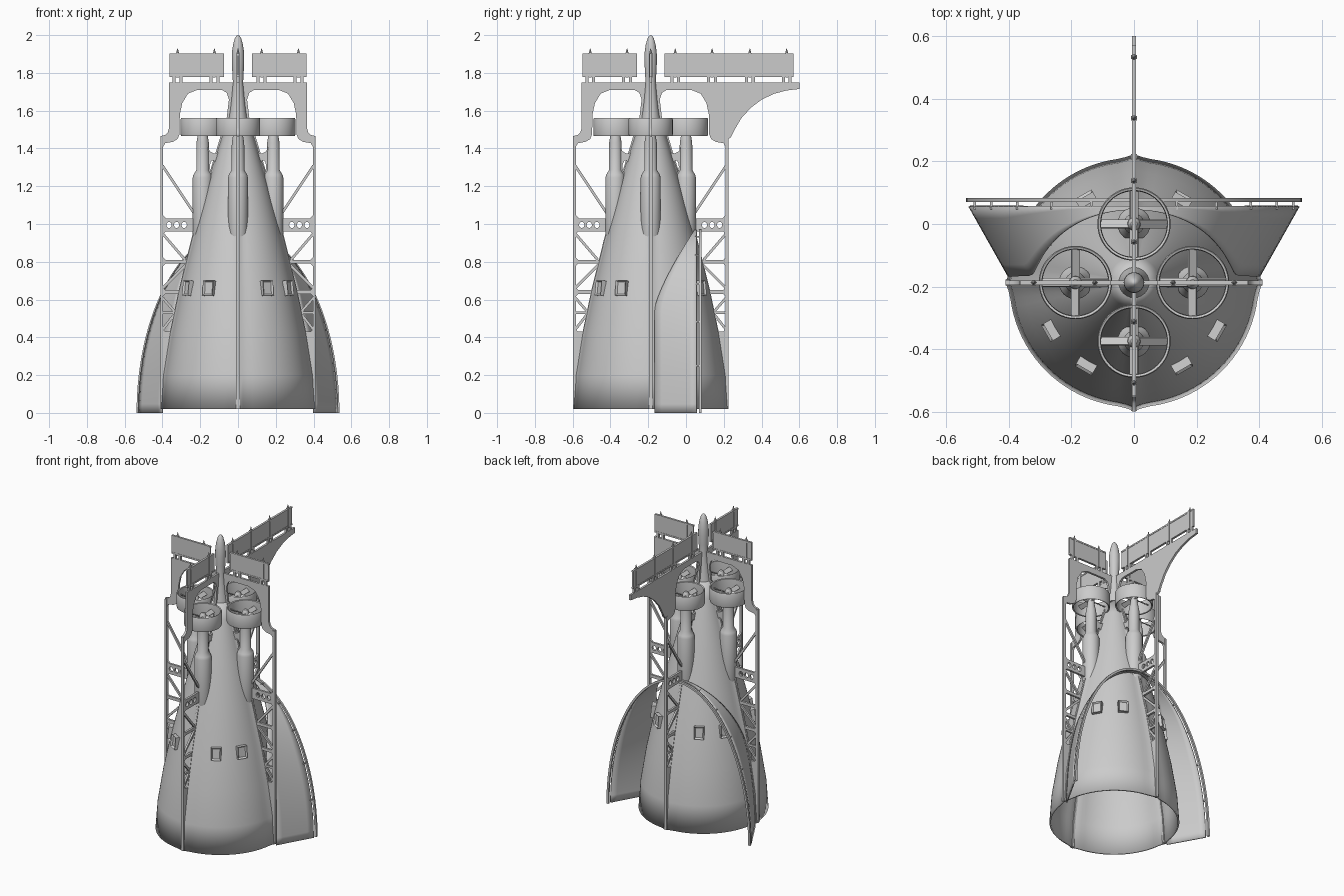
import bpy, bmesh
from math import pi, sin, cos, radians, exp, atan2, hypot
from mathutils import Matrix, Vector

if "Cube" in bpy.data.objects:
    bpy.data.objects.remove(bpy.data.objects["Cube"])

AX = Matrix.Translation((0, -0.187, 0))          # tower axis
QUADS = [("front", -90), ("right", 0), ("back", 90), ("left", 180)]
HULL = [(.398, .02), (.385, .2), (.35, .42), (.302, .65), (.235, .92),
        (.16, 1.2), (.082, 1.46), (.05, 1.56)]


def rot(deg):
    return AX @ Matrix.Rotation(radians(deg), 4, 'Z')


def finish(name, bm, mat, smooth=True):
    bmesh.ops.remove_doubles(bm, verts=bm.verts, dist=1e-5)
    bmesh.ops.recalc_face_normals(bm, faces=bm.faces)
    me = bpy.data.meshes.new(name)
    bm.to_mesh(me)
    bm.free()
    ob = bpy.data.objects.new(name, me)
    bpy.context.collection.objects.link(ob)
    ob.matrix_world = mat
    if smooth:
        bpy.ops.object.select_all(action='DESELECT')
        ob.select_set(True)
        bpy.context.view_layer.objects.active = ob
        bpy.ops.object.shade_smooth_by_angle(angle=radians(35))
    return ob


def grid(name, rows, mat=Matrix()):
    bm = bmesh.new()
    vs = [[bm.verts.new(p) for p in row] for row in rows]
    for a, b in zip(vs, vs[1:]):
        for i in range(len(a) - 1):
            bm.faces.new((a[i], a[i + 1], b[i + 1], b[i]))
    return finish(name, bm, mat)


def lathe(name, prof, mat, n=32, bump=0):
    rows = []
    for r, z in prof:
        row = []
        for i in range(n + 1):
            a = 2 * pi * i / n
            d = abs((a + pi / 4) % (pi / 2) - pi / 4)
            q = r + bump * exp(-(d / .06) ** 2)
            row.append((q * cos(a), q * sin(a), z))
        rows.append(row)
    return grid(name, rows, mat)


def add_box(bm, size, m):
    bmesh.ops.create_cube(bm, size=1, matrix=m @ Matrix.Diagonal((*size, 1)))


def bar(bm, a, b, w, t):
    # flat bar between two (r, z) points
    dx, dz = b[0] - a[0], b[1] - a[1]
    m = Matrix.Translation(((a[0] + b[0]) / 2, 0, (a[1] + b[1]) / 2))
    add_box(bm, (hypot(dx, dz), t, w), m @ Matrix.Rotation(-atan2(dz, dx), 4, 'Y'))


def plate(name, loops, thick, mat):
    # flat plate in the (r, z) plane, the later loops being holes
    cu = bpy.data.curves.new(name + "_curve", 'CURVE')
    cu.dimensions, cu.fill_mode, cu.extrude = '2D', 'BOTH', thick / 2
    for pts in loops:
        sp = cu.splines.new('POLY')
        sp.points.add(len(pts) - 1)
        for p, q in zip(sp.points, pts):
            p.co = (q[0], q[1], 0, 1)
        sp.use_cyclic_u = True
    tmp = bpy.data.objects.new(name + "_tmp", cu)
    bpy.context.collection.objects.link(tmp)
    dg = bpy.context.evaluated_depsgraph_get()
    me = bpy.data.meshes.new_from_object(tmp.evaluated_get(dg))
    bpy.data.objects.remove(tmp)
    bm = bmesh.new()
    bm.from_mesh(me)
    return finish(name, bm, mat @ Matrix.Rotation(pi / 2, 4, 'X'))


def oval(x, z, rx, rz, n=16):
    return [(x + rx * cos(2 * pi * i / n), z + rz * sin(2 * pi * i / n)) for i in range(n)]


def hull_r(z):
    for (r0, z0), (r1, z1) in zip(HULL, HULL[1:]):
        if z <= z1:
            return r0 + (r1 - r0) * (z - z0) / (z1 - z0)
    return HULL[-1][0]


def bay(z0, z1):
    # truss opening between hull and outer post
    a, b, p = hull_r(z0) + .012, hull_r(z1) + .012, .396
    return [(a, z0), (p - .012, z0), (p, z0 + .012), (p, z1 - .012), (p - .012, z1), (b, z1)]


# hollow conical hull and spire
hull = lathe("hull", HULL, AX, 96, .012)
sol = hull.modifiers.new("shell", 'SOLIDIFY')
sol.thickness, sol.offset = .01, -1
lathe("spire", [(.05, 1.55), (.042, 1.6), (.035, 1.66), (.027, 1.75), (.03, 1.8), (.033, 1.86),
                (.032, 1.91), (.026, 1.95), (.016, 1.985), (.007, 1.997), (0, 2)], AX, 24)

# four radial fins
inner = [(r - .008, z) for r, z in HULL]
step = [(.365, 1.75), (.365, 1.51), (.372, 1.485), (.385, 1.472), (.411, 1.465)]
wing = [(.787, 1.75), (.787, 1.715), (.72, 1.707), (.655, 1.69), (.59, 1.66), (.53, 1.615),
        (.48, 1.56), (.445, 1.50), (.425, 1.46), (.411, 1.45)]
upper = [(.225, 1.03), (.38, 1.03), (.396, 1.046), (.396, 1.41), (.385, 1.428), (.345, 1.435),
         (.32, 1.45), (.31, 1.475), (.308, 1.58), (.295, 1.64), (.265, 1.69), (.215, 1.71),
         (.085, 1.71), (.06, 1.695), (.048, 1.66), (.06, 1.56), (.094, 1.46), (.172, 1.2)]
for name, ang in QUADS:
    M = rot(ang)
    outer = inner + [(.02, 1.7), (.01, 1.75)] + (wing if name == "back" else step) + [(.411, .02)]
    holes = [upper, bay(.43, .63), bay(.65, .79), bay(.81, .96)]
    holes += [oval(x, .995, .014, .016) for x in (.365, .325, .285)]
    plate(name + "_fin", [outer] + holes, .014, M)
    bm = bmesh.new()
    for a, b in [((.40, 1.31), (.215, 1.03)), ((.40, .95), (.28, .81)), ((.40, .66), (.27, .79)),
                 ((.40, .61), (.33, .53)), ((.40, .44), (.33, .53)), ((.40, .53), (.32, .53))]:
        bar(bm, a, b, .014, .012)
    bar(bm, (.403, .02), (.403, 1.46), .014, .02)
    finish(name + "_fin_bracing", bm, M, False)

    # grid panels standing on the top beam
    end = .757 if name == "back" else .362
    posts = (.13, .325, .525, .72) if name == "back" else (.125, .32)
    bm = bmesh.new()
    bar(bm, (.073, 1.84), (end, 1.84), .12, .01)
    for z in (1.784, 1.897):
        bar(bm, (.073, z), (end, z), .01, .014)
    for p in posts:
        bar(bm, (p, 1.775), (p, 1.905), .014, .018)
        bmesh.ops.create_cone(bm, segments=8, radius1=.009, radius2=.001, depth=.03,
                              matrix=Matrix.Translation((p, 0, 1.915)))
        for s in (-.018, .018):
            bar(bm, (p + s, 1.745), (p + s, 1.785), .016, .014)
    finish(name + "_panel", bm, M, False)

    # engine pod, web to the hull, ducted fan
    P = M @ Matrix.Translation((.187, 0, 0))
    lathe(name + "_pod", [(0, .84), (.035, .86), (.053, .95), (.053, 1.245), (.048, 1.262),
                          (.034, 1.285), (.033, 1.43), (.028, 1.46), (.022, 1.49),
                          (.02, 1.53), (.01, 1.545), (0, 1.548)], P, 24)
    plate(name + "_pod_web", [[(.10, 1.18), (.19, 1.18), (.19, 1.41), (.158, 1.41), (.15, 1.385),
                               (.125, 1.372), (.09, 1.385), (.08, 1.41), (.07, 1.41)],
                              oval(.133, 1.303, .016, .034)], .03, M)
    lathe(name + "_fan_duct", [(.107, 1.468), (.114, 1.465), (.117, 1.475), (.117, 1.553),
                               (.114, 1.56), (.107, 1.557), (.105, 1.51), (.107, 1.468)], P, 48)
    bm = bmesh.new()
    for k in range(4):
        add_box(bm, (.092, .03, .006), Matrix.Rotation(k * pi / 2, 4, 'Z')
                @ Matrix.Translation((.06, 0, 1.515)) @ Matrix.Rotation(radians(35), 4, 'X'))
    finish(name + "_fan_blades", bm, P, False)

    # hatches on the hull
    for k in (30, 60):
        bm = bmesh.new()
        m = Matrix.Translation((hull_r(.66) + .004, 0, .66)) @ Matrix.Rotation(radians(-6), 4, 'Y')
        add_box(bm, (.035, .062, .08), m)
        face = max(bm.faces, key=lambda f: f.calc_center_median().x)
        bmesh.ops.inset_region(bm, faces=[face], thickness=.012, depth=0)
        bmesh.ops.translate(bm, verts=face.verts, vec=(-.01, 0, 0))
        finish("%s_hatch_%d" % (name, k), bm, rot(ang + k), False)

# swept arched shield
H = .965
rows = []
for i in range(65):
    a = pi * i / 64
    z = H * sin(a)
    t = max(0, (z - .55) / (H - .55))
    yf = -.165 + .21 * t ** 1.3
    row = []
    for k in range(7):
        y = yf + (.057 - yf) * k / 6
        row.append(((.40 + .125 * (y + .165) / .222) * cos(a), y, z))
    rows.append(row)
shield = grid("arched_shield", rows)
sol = shield.modifiers.new("shell", 'SOLIDIFY')
sol.thickness, sol.offset = .008, 0

# separate rim hoop behind the shield
rows = []
for i in range(65):
    a = pi * i / 64
    rows.append([((.53 + dx) * cos(a), y, (H + dx) * sin(a)) for dx, y in
                 ((-.007, .07), (.007, .07), (.007, .083), (-.007, .083), (-.007, .07))])
grid("shield_rim", rows)
bm = bmesh.new()
for i in range(1, 12):
    a = pi * i / 12
    add_box(bm, (.008, .03, .008), Matrix.Translation((.526 * cos(a), .062, H * sin(a))))
finish("rim_connectors", bm, Matrix(), False)
